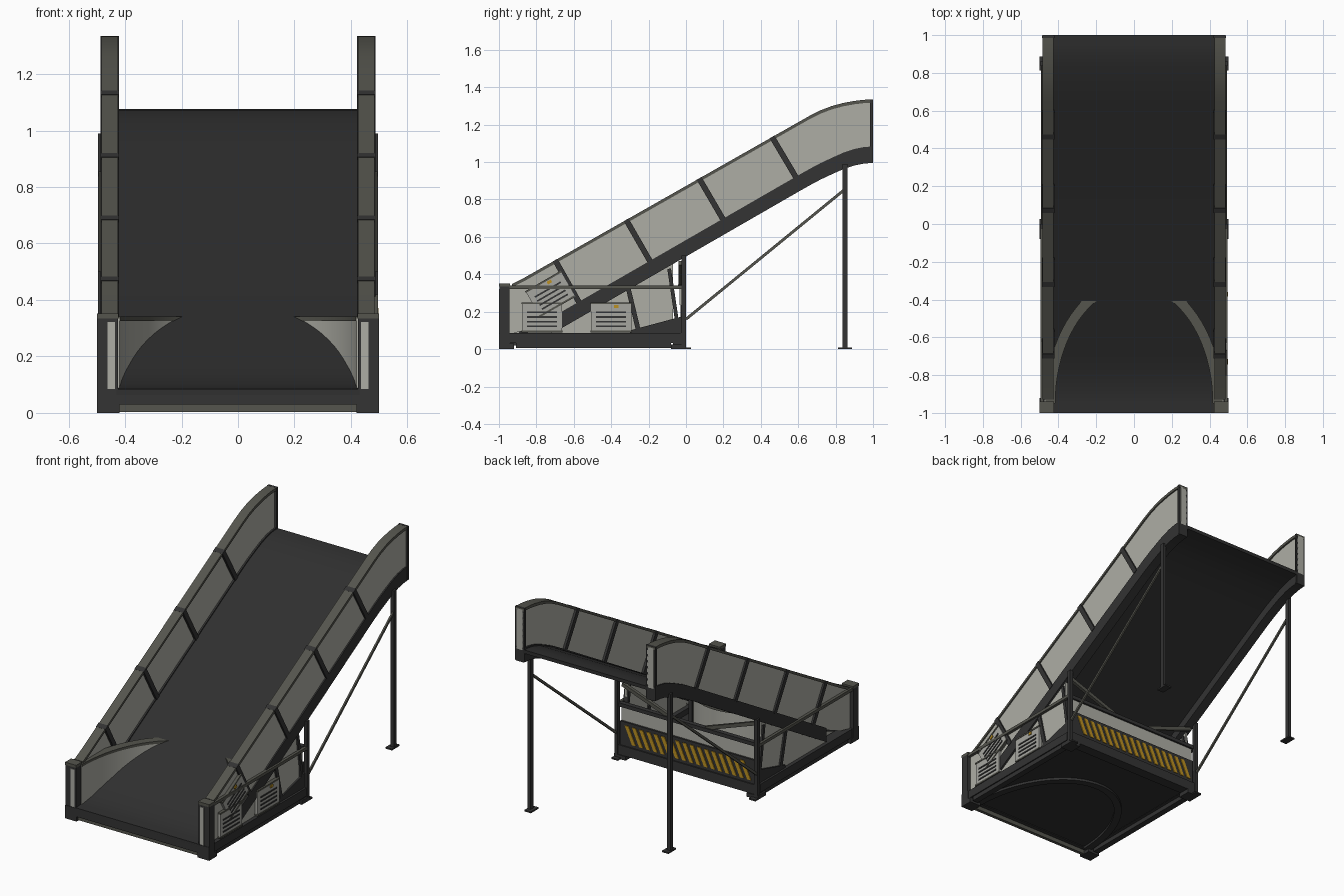
import bpy, bmesh, math

if "Cube" in bpy.data.objects:
    bpy.data.objects.remove(bpy.data.objects["Cube"])


def material(name, r, g, b):
    m = bpy.data.materials.new(name)
    m.diffuse_color = (r, g, b, 1)
    m.use_nodes = True
    m.node_tree.nodes["Principled BSDF"].inputs["Base Color"].default_value = m.diffuse_color
    return m


DARK = material("dark frame", 0.033, 0.033, 0.033)
DECK = material("black deck", 0.029, 0.029, 0.029)
GREY = material("olive grey trim", 0.09, 0.09, 0.075)
PANEL = material("light panel", 0.42, 0.42, 0.375)
UNIT = material("machine casing", 0.38, 0.38, 0.35)
YELLOW = material("warning yellow", 0.5, 0.28, 0.015)


def strip(name, a, b, lo, hi, mat, axis="x"):
    """Solid band between polylines a and b, extruded along axis from lo to hi."""
    place = {"x": lambda p, d: (d, p[0], p[1]),
             "y": lambda p, d: (p[0], d, p[1]),
             "z": lambda p, d: (p[0], p[1], d)}[axis]
    bm = bmesh.new()
    rings = [[bm.verts.new(place(p, d)) for p, d in ((s, lo), (t, lo), (t, hi), (s, hi))]
             for s, t in zip(a, b)]
    for r, q in zip(rings, rings[1:]):
        for k in range(4):
            bm.faces.new((r[k], r[(k + 1) % 4], q[(k + 1) % 4], q[k]))
    bm.faces.new(rings[0])
    bm.faces.new(rings[-1])
    bmesh.ops.recalc_face_normals(bm, faces=bm.faces)
    me = bpy.data.meshes.new(name)
    bm.to_mesh(me)
    bm.free()
    me.materials.append(mat)
    me.shade_smooth()
    me.set_sharp_from_angle(angle=math.radians(25))
    ob = bpy.data.objects.new(name, me)
    bpy.context.collection.objects.link(ob)
    return ob


def box(name, x, y, z, mat):
    return strip(name, [(y[0], z[0]), (y[1], z[0])], [(y[0], z[1]), (y[1], z[1])], x[0], x[1], mat)


def beam(name, p, q, w, lo, hi, mat, axis="x"):
    dx, dy = q[0] - p[0], q[1] - p[1]
    k = w / 2 / math.hypot(dx, dy)
    n = (-dy * k, dx * k)
    return strip(name, [(v[0] + n[0], v[1] + n[1]) for v in (p, q)],
                 [(v[0] - n[0], v[1] - n[1]) for v in (p, q)], lo, hi, mat, axis)


def both(make, name, x, *args):
    """Make a part on the right and mirrored on the left."""
    for s, side in ((1, "right_"), (-1, "left_")):
        make(side + name, *args[:-1], *sorted((s * x[0], s * x[1])), args[-1])


def bbox2(name, y, z, lo, hi, mat):
    return box(name, (lo, hi), y, z, mat)


def curve(points):
    def f(y):
        for (y0, z0), (y1, z1) in zip(points, points[1:]):
            if y <= y1:
                return z0 + (z1 - z0) * (y - y0) / (y1 - y0)
        return points[-1][1]
    return f


deck = curve([(-1, .085), (-.93, .09), (-.86, .104), (-.78, .135), (-.7, .172), (.6, .921),
              (.66, .955), (.72, .987), (.78, 1.015), (.84, 1.042), (.9, 1.062), (.95, 1.072), (1, 1.076)])
top = curve([(-1, .335), (-.92, .35), (.6, 1.213), (.66, 1.247), (.72, 1.277), (.78, 1.3),
             (.84, 1.316), (.9, 1.327), (.95, 1.333), (1, 1.335)])
STATIONS = [-1, -.95, -.93, -.86, -.78, -.7, .6, .66, .72, .78, .84, .9, .95, 1]


def line(f, dz=0, start=-1):
    return [(y, f(y) + dz) for y in STATIONS if y >= start]


# Ramp deck and its side walls
strip("ramp_deck", line(deck), line(deck, -.022), -.43, .43, DECK)
both(strip, "side_wall", (.435, .476), line(deck, -.005, -.95), line(top, -.01, -.95), PANEL)
both(strip, "top_cap", (.425, .484), line(top, 0, -.93), line(top, -.018, -.93), GREY)
both(strip, "lower_rail", (.425, .484), line(deck, .008, -.7), line(deck, -.08, -.7), DARK)
for i, y in enumerate((-.7, -.32, .07, .46)):
    foot = (y + .13, deck(y + .13))
    both(beam, f"wall_post_{i}", (.421, .487), (y, top(y) + .001), foot, .03, DARK)
both(bbox2, "end_post", (.422, .487), (.985, .998), (1.0, 1.335), DARK)
for i in range(6):
    z = 1.09 + i * .038
    both(bbox2, f"end_marker_{i}", (.43, .442), (.998, 1.0), (z, z + .024), PANEL)

# Rear legs, middle legs and diagonal braces
for name, y, w, h in (("rear_leg", .85, .013, .99), ("middle_leg", -.012, .013, .5)):
    both(bbox2, name, (.474, .496), (y - w, y + w), (0, h), DARK)
    both(bbox2, name + "_foot", (.455, .5), (y - .038, y + .038), (0, .009), DARK)
both(beam, "brace", (.481, .492), (0, .16), (.85, .855), .015, GREY)

# Base frame
box("floor_plate", (-.47, .47), (-.97, -.03), (.035, .05), DECK)
box("front_sill", (-.5, .5), (-1, -.94), (.03, .083), DARK)
box("front_kick_plate", (-.42, .42), (-.985, -.965), (.004, .03), GREY)
box("rear_sill", (-.49, .49), (-.07, -.005), (.025, .085), DARK)
both(bbox2, "side_sill", (.43, .495), (-.97, -.03), (.033, .085), DARK)
both(bbox2, "side_skid", (.45, .488), (-.91, -.08), (.006, .033), DARK)
both(bbox2, "front_corner_foot", (.42, .5), (-1, -.92), (0, .03), DARK)
both(bbox2, "rear_corner_foot", (.42, .5), (-.08, 0), (0, .025), DARK)
both(bbox2, "front_post", (.425, .5), (-.997, -.945), (.03, .335), DARK)
both(bbox2, "front_post_cap", (.423, .5), (-1, -.94), (.335, .352), GREY)
both(bbox2, "front_post_light", (.436, .462), (-1, -.997), (.085, .322), PANEL)
both(bbox2, "base_top_rail", (.478, .496), (-.945, -.02), (.322, .341), GREY)

# Base side panels below the ramp
ys = (-.72, -.6, -.3, -.07)
both(strip, "base_panel", (.458, .472), [(y, .08) for y in ys],
     [(y, max(.085, deck(y) - .07)) for y in ys], PANEL)
both(strip, "base_wedge", (.45, .482), [(-.3, .08), (-.02, .08)], [(-.3, .1), (-.02, .175)], DARK)
both(beam, "base_strut", (.45, .482), (-.31, .33), (-.25, .08), .025, DARK)
both(beam, "rear_strut", (.45, .482), (-.09, .43), (-.05, .16), .02, DARK)

# Curved guard wall, open towards the front
N = 40


def arc(grow):
    return [((.42 + grow) * math.cos(math.pi * i / N),
             -.95 + (.62 + grow) * math.sin(math.pi * i / N)) for i in range(N + 1)]


strip("guard_wall", arc(0), arc(.012), .05, .335, PANEL, "z")
strip("guard_top_ring", arc(-.003), arc(.05), .325, .341, GREY, "z")
strip("guard_floor_ring", arc(-.02), arc(.025), .02, .036, DARK, "z")
for i in (7, 11, 29, 33):
    x, y = arc(.02)[i]
    box(f"guard_post_{i}", (x - .012, x + .012), (y - .012, y + .012), (.05, .33), DARK)

# Rear wall with warning stripes
box("warning_board", (-.465, .465), (-.03, -.012), (.085, .235), DARK)
for i in range(17):
    x = -.445 + i * .05
    strip(f"warning_stripe_{i}", [(x, .105), (x + .026, .105)], [(x + .05, .215), (x + .076, .215)],
          -.012, -.007, YELLOW, "y")
box("rear_panel", (-.465, .465), (-.034, -.024), (.235, .325), PANEL)
box("rear_top_rail", (-.48, .48), (-.042, -.012), (.322, .345), DARK)
for s in (-1, 1):
    beam(f"rear_cross_brace_{s}", (s * .46, .46), (s * .12, .34), .022, -.04, -.02, GREY, "y")


# Louvred machine units on the right side
def unit(name, cy, cz, tilt, lamp):
    c, s = math.cos(tilt), math.sin(tilt)

    def at(u, v):
        return (cy + u * c - v * s, cz + u * s + v * c)

    beam(name, at(-.108, 0), at(.108, 0), .155, .455, .492, UNIT)
    beam(name + "_lid", at(-.11, .075), at(.11, .075), .01, .455, .495, GREY)
    beam(name + "_base", at(-.11, -.075), at(.11, -.075), .01, .455, .495, GREY)
    for k in range(4):
        v = -.048 + k * .025
        beam(f"{name}_louvre_{k}", at(-.08, v), at(.08, v), .009, .492, .496, DARK)
    if lamp:
        beam(name + "_lamp", at(.015, .058), at(.04, .058), .016, .492, .497, YELLOW)


unit("front_unit", -.77, .17, 0, False)
unit("rear_unit", -.4, .17, 0, True)
unit("tilted_unit", -.725, .295, math.radians(30), True)
